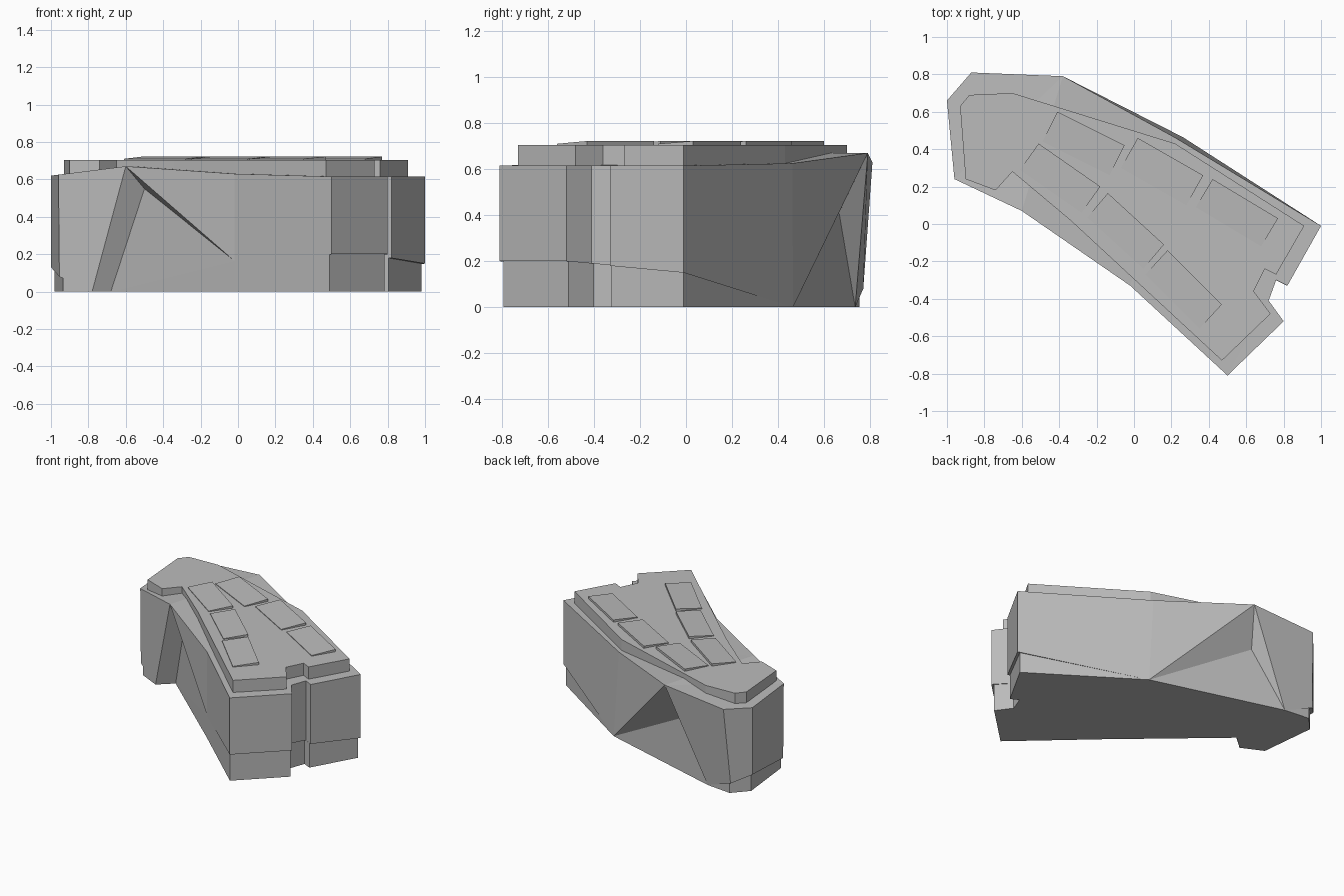
import bpy
import bmesh
from mathutils import Vector

default_cube = bpy.data.objects.get("Cube")
if default_cube:
    bpy.data.objects.remove(default_cube, do_unlink=True)

grey = bpy.data.materials.new("plain grey")
grey.use_nodes = True
grey_colour = (0.5, 0.5, 0.5, 1)
grey.diffuse_color = grey_colour
grey.node_tree.nodes["Principled BSDF"].inputs["Base Color"].default_value = grey_colour


def make_object(name, faces):
    """Build a flat shaded object from faces given as lists of points."""
    bm = bmesh.new()
    shared = {}

    def vertex(point):
        key = tuple(round(c, 4) for c in point)
        if key not in shared:
            shared[key] = bm.verts.new(key)
        return shared[key]

    for points in faces:
        # Repeated points collapse, so quads may taper into triangles
        corners = list(dict.fromkeys(vertex(p) for p in points))
        if len(corners) > 2:
            bm.faces.new(corners)
    bmesh.ops.triangulate(bm, faces=[f for f in bm.faces if len(f.verts) > 4])
    bmesh.ops.recalc_face_normals(bm, faces=bm.faces)
    mesh = bpy.data.meshes.new(name)
    bm.to_mesh(mesh)
    bm.free()
    mesh.materials.append(grey)
    obj = bpy.data.objects.new(name, mesh)
    bpy.context.collection.objects.link(obj)
    return obj


def strips(*rings):
    """Quads joining neighbouring points of consecutive open rings."""
    faces = []
    for upper, lower in zip(rings, rings[1:]):
        for i in range(len(upper) - 1):
            faces.append([upper[i], lower[i], lower[i + 1], upper[i + 1]])
    return faces


def prism(outline, bottom, top):
    """Closed vertical prism over a plan outline."""
    low = [(x, y, bottom) for x, y in outline]
    high = [(x, y, top) for x, y in outline]
    return strips(high + high[:1], low + low[:1]) + [low, high]


def inset(point, z=None):
    """Pull a point towards the centre, optionally to a new height."""
    x, y, height = point
    return (x * 0.98, y * 0.98, height if z is None else z)


# Main wing: x, y, eaves height and height of the cladding's lower edge
wing = [
    (-0.02, -0.33, 0.63, 0.165),
    (0.5, -0.81, 0.615, 0.2),
    (0.8, -0.52, 0.615, 0.2),
    (0.72, -0.41, 0.615, 0.19),
    (0.76, -0.3, 0.615, 0.18),
    (0.82, -0.33, 0.615, 0.18),
    (1, -0.01, 0.615, 0.15),
]
wing_top = [(x, y, top) for x, y, top, low in wing]
wing_low = [(x, y, low) for x, y, top, low in wing]
wing_lip = wing_low[:1] + [inset(p) for p in wing_low[1:]]
wing_foot = [(x, y, 0) for x, y, z in wing_lip]

# The cladding touches the ground at the middle of the back wall
back_top = (0.22, 0.462, 0.625)
back_low = (0.26, 0.465, 0)
wing_top.append(back_top)
for ring in (wing_low, wing_lip, wing_foot):
    ring.append(back_low)

# End block
end_top = [(-0.87, 0.81, 0.63), (-1, 0.66, 0.62), (-0.96, 0.24, 0.625)]
end_low = [(-0.9, 0.77, 0.08), (-1, 0.66, 0.13), (-0.955, 0.24, 0.08)]
end_lip = [inset(p) for p in end_low]
end_foot = [inset(p, z=0) for p in end_low]

# Fold peaks, recess corners and feet on the back and on the front
back_peak, back_recess, back_foot = (-0.38, 0.79, 0.67), (-0.46, 0.665, 0.41), (-0.69, 0.735, 0)
front_peak, front_recess, front_foot = (-0.6, 0.07, 0.67), (-0.5, 0.1, 0.55), (-0.68, 0.25, 0)
front_toe = (-0.78, 0.16, 0)

faces = strips(wing_top, wing_low, wing_lip, wing_foot)
faces += strips(end_top, end_low, end_lip, end_foot)
faces += [
    # Back fold
    [back_top, back_low, back_peak],
    [back_peak, back_low, back_recess],
    [back_recess, back_low, back_foot],
    [back_peak, back_recess, back_foot],
    [back_peak, back_foot, end_low[0], end_top[0]],
    [back_foot, end_lip[0], end_low[0]],
    [back_foot, end_foot[0], end_lip[0]],
    # Front fold
    [front_peak, wing_low[0], wing_top[0]],
    [front_peak, front_recess, wing_low[0]],
    [front_recess, front_foot, wing_low[0]],
    [front_foot, wing_foot[0], wing_low[0]],
    [front_peak, front_toe, front_foot, front_recess],
    [end_top[2], end_low[2], front_toe, front_peak],
    [end_low[2], end_lip[2], front_toe],
    [end_lip[2], end_foot[2], front_toe],
    # Eaves level and underside
    wing_top + [back_peak] + end_top + [front_peak],
    wing_foot + [back_foot] + end_foot + [front_toe, front_foot],
]
make_object("building_walls", faces)

# Raised roof slab set back from the eaves
roof_outline = [
    (-0.93, 0.63), (-0.88, 0.69), (-0.65, 0.7), (0.22, 0.43),
    (0.91, -0.01), (0.76, -0.27), (0.7, -0.24), (0.64, -0.36),
    (0.73, -0.48), (0.47, -0.73), (-0.34, 0.02), (-0.65, 0.28),
    (-0.74, 0.18), (-0.9, 0.24),
]
make_object("roof_slab", prism(roof_outline, bottom=0.58, top=0.705))


# Tilted roof lights: raised edge start, raised edge end, direction of fall
def roof_light(name, start, end, fall):
    start, end, fall = Vector(start), Vector(end), Vector(fall)
    outline = [start, end, end + fall, start + fall]
    heights = (0.722, 0.722, 0.71, 0.71)
    high = [(p.x, p.y, z) for p, z in zip(outline, heights)]
    low = [(p.x, p.y, 0.7) for p in outline]
    make_object(name, strips(high + high[:1], low + low[:1]) + [high, low])


roof_lights = [
    ((-0.41, 0.6), (-0.05, 0.42), (-0.08, -0.16)),
    ((0.02, 0.46), (0.37, 0.26), (-0.09, -0.16)),
    ((0.42, 0.24), (0.77, 0.03), (-0.09, -0.15)),
    ((-0.51, 0.43), (-0.18, 0.2), (-0.1, -0.14)),
    ((-0.14, 0.165), (0.16, -0.11), (-0.11, -0.13)),
    ((0.18, -0.14), (0.47, -0.43), (-0.12, -0.13)),
]
for number, light in enumerate(roof_lights, start=1):
    make_light_name = f"roof_light_{number}"
    roof_light(make_light_name, *light)
